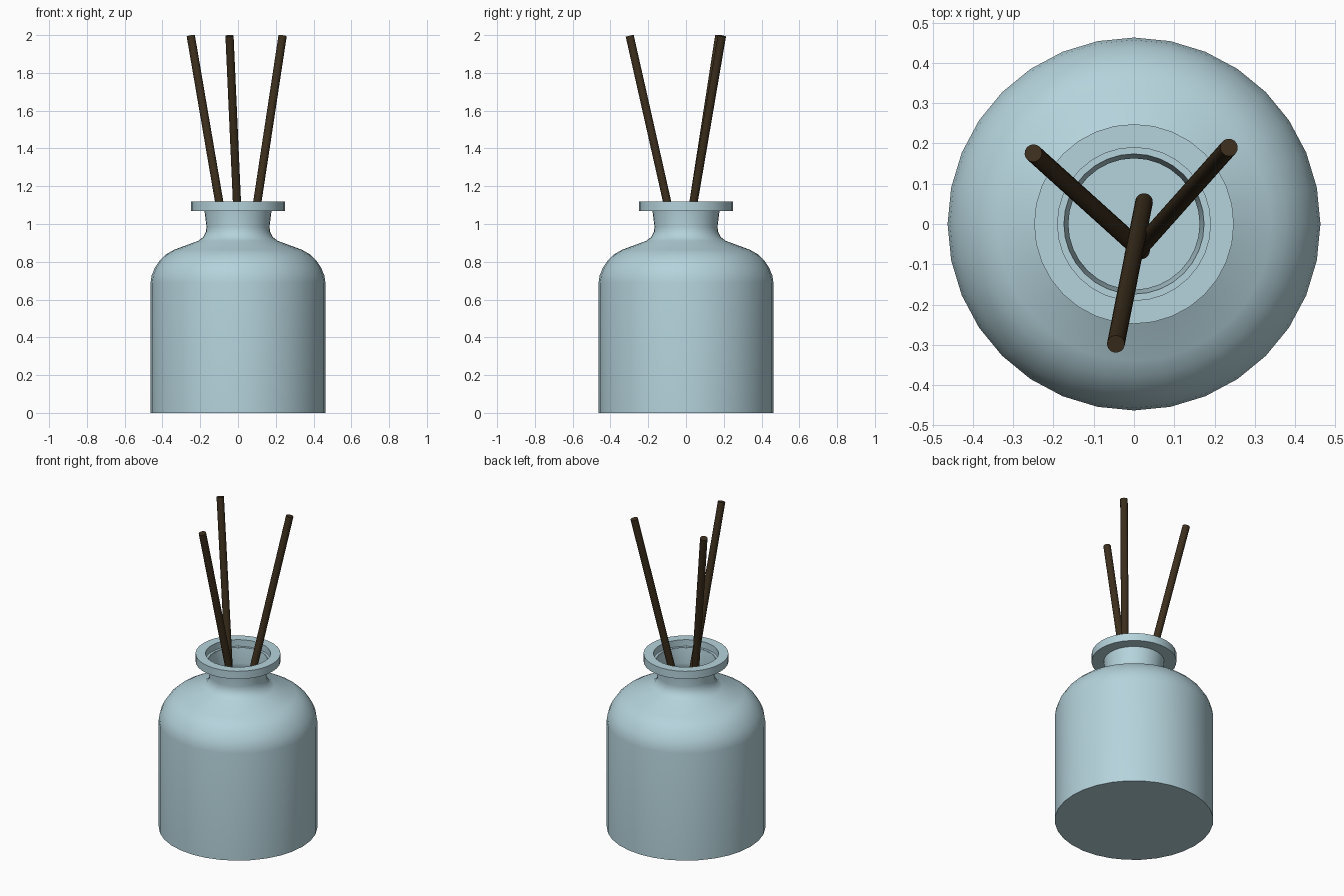
import bpy, bmesh, math
from mathutils import Vector

if "Cube" in bpy.data.objects:
    bpy.data.objects.remove(bpy.data.objects["Cube"])


def material(name, rgb):
    m = bpy.data.materials.new(name)
    m.diffuse_color = (*rgb, 1)
    m.use_nodes = True
    m.node_tree.nodes["Principled BSDF"].inputs["Base Color"].default_value = m.diffuse_color
    return m


def finish(name, bm, mat, angle=35):
    bmesh.ops.recalc_face_normals(bm, faces=bm.faces)
    me = bpy.data.meshes.new(name)
    bm.to_mesh(me)
    bm.free()
    me.materials.append(mat)
    ob = bpy.data.objects.new(name, me)
    bpy.context.collection.objects.link(ob)
    bpy.ops.object.select_all(action='DESELECT')
    ob.select_set(True)
    bpy.context.view_layer.objects.active = ob
    bpy.ops.object.shade_smooth_by_angle(angle=math.radians(angle))
    return ob


def lathe(name, profile, mat, closed=False, sides=32):
    bm = bmesh.new()
    vs = [bm.verts.new((r, 0, z)) for r, z in profile]
    pairs = list(zip(vs, vs[1:])) + ([(vs[-1], vs[0])] if closed else [])
    edges = [bm.edges.new(p) for p in pairs]
    bmesh.ops.spin(bm, geom=vs + edges, cent=(0, 0, 0), axis=(0, 0, 1),
                   angle=math.tau, steps=sides, use_duplicate=False)
    bmesh.ops.remove_doubles(bm, verts=bm.verts, dist=1e-4)
    return finish(name, bm, mat)


def stick(name, top, bottom, mat, radius=0.022):
    top, bottom = Vector(top), Vector(bottom)
    d = top - bottom
    bm = bmesh.new()
    bmesh.ops.create_cone(bm, cap_ends=True, segments=16, radius1=radius,
                          radius2=radius, depth=d.length)
    rot = d.to_track_quat('Z', 'Y').to_matrix().to_4x4()
    bmesh.ops.transform(bm, matrix=rot, verts=bm.verts)
    bmesh.ops.translate(bm, vec=(top + bottom) / 2, verts=bm.verts)
    return finish(name, bm, mat)


glass = material("blue_glass", (0.46, 0.65, 0.71))
wood = material("dark_wood", (0.045, 0.028, 0.012))

# Thin-walled hollow bottle: outside going up, then inside going down
outer = [(0, 0), (0.463, 0), (0.463, 0.69), (0.457, 0.728), (0.441, 0.767),
         (0.414, 0.808), (0.38, 0.84), (0.34, 0.863), (0.21, 0.911),
         (0.184, 0.931), (0.17, 0.958), (0.167, 0.985), (0.178, 1.075)]
wall = 0.004
inner = [(max(r - wall, 0), max(z - wall, wall)) for r, z in outer[::-1]]
inner[0] = (0.174, 1.075)
lathe("bottle", outer + inner, glass)

# Flat collar around the mouth, with a step down to the neck
lathe("collar", [(0.175, 1.07), (0.248, 1.07), (0.248, 1.12),
                 (0.19, 1.12), (0.19, 1.078), (0.175, 1.078)], glass, closed=True)

# Reed sticks leaning out of the mouth
reeds = [((-0.25, 0.176, 1.996), (0.018, -0.066, 0.43)),
         ((0.236, 0.19, 1.996), (-0.002, -0.077, 0.43)),
         ((-0.045, -0.298, 1.996), (0.025, 0.055, 0.43))]
for i, (a, b) in enumerate(reeds, 1):
    stick(f"reed_{i}", a, b, wood)
